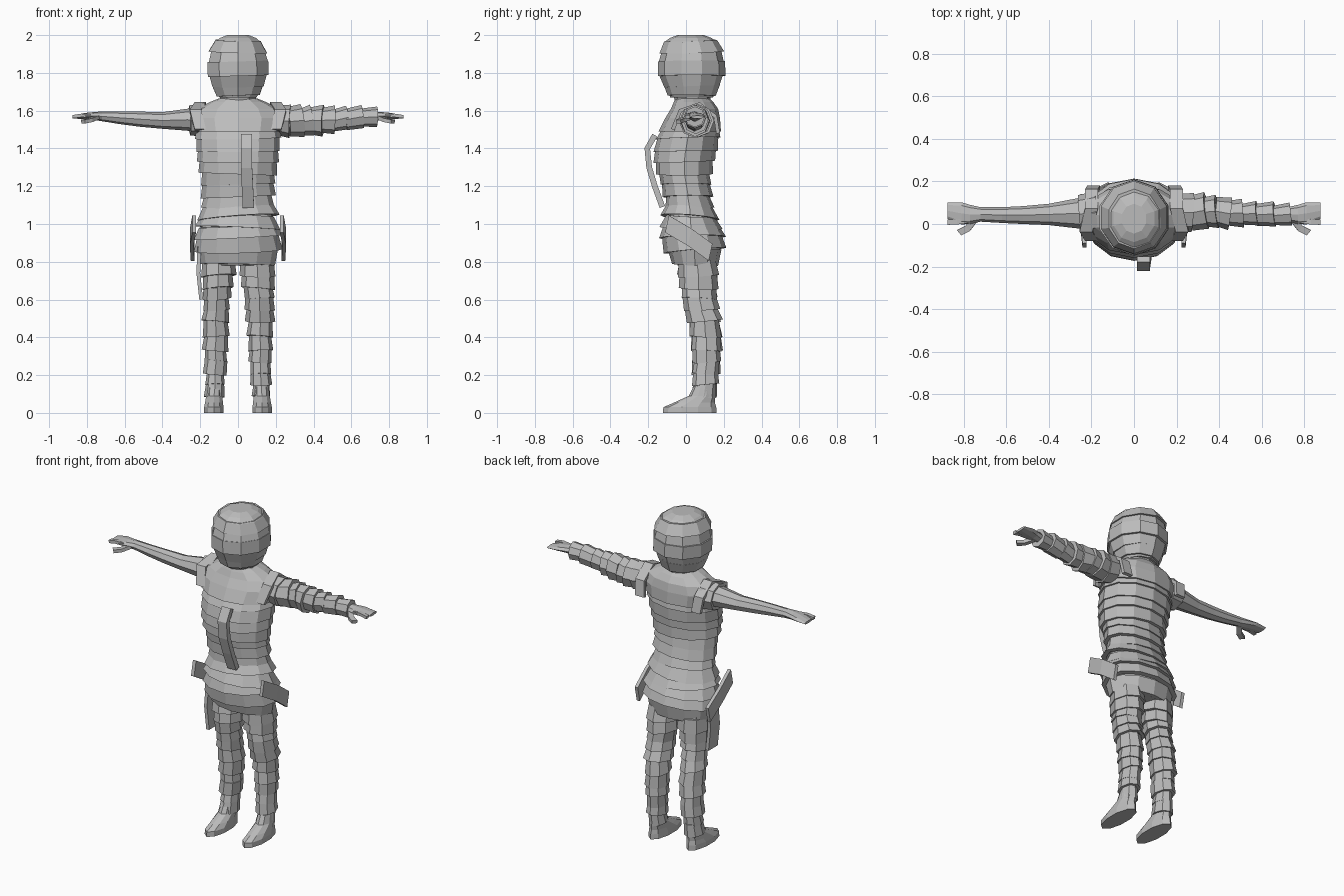
import bpy, bmesh, math, random
from mathutils import Vector, Matrix

if "Cube" in bpy.data.objects:
    bpy.data.objects.remove(bpy.data.objects["Cube"])

random.seed(4)
grey = bpy.data.materials.new("bandage_grey")
grey.diffuse_color = (0.5, 0.5, 0.5, 1)
grey.use_nodes = True
grey.node_tree.nodes["Principled BSDF"].inputs["Base Color"].default_value = grey.diffuse_color


def finish(name, bm):
    bmesh.ops.recalc_face_normals(bm, faces=bm.faces)
    mesh = bpy.data.meshes.new(name)
    bm.to_mesh(mesh)
    bm.free()
    mesh.materials.append(grey)
    obj = bpy.data.objects.new(name, mesh)
    bpy.context.collection.objects.link(obj)
    return obj


def ring(bm, axis, n, sec, rot=None, pivot=None):
    """One cross-section: (position along axis, centre a, centre b, radius a, radius b)."""
    t, ca, cb, ra, rb = sec
    out = []
    for i in range(n):
        a = 2 * math.pi * i / n + math.pi / 2
        u, v = ca + ra * math.cos(a), cb + rb * math.sin(a)
        p = Vector((u, v, t)) if axis == 'z' else Vector((t, u, v))
        if rot:
            p = rot @ (p - pivot) + pivot
        out.append(bm.verts.new(p))
    return out


def bridge(bm, r0, r1):
    n = len(r0)
    for i in range(n):
        j = (i + 1) % n
        bm.faces.new((r0[i], r0[j], r1[j], r1[i]))


def loft(name, axis, n, secs):
    bm = bmesh.new()
    rings = [ring(bm, axis, n, s) for s in secs]
    for a, b in zip(rings, rings[1:]):
        bridge(bm, a, b)
    bm.faces.new(rings[0])
    bm.faces.new(rings[-1])
    return finish(name, bm)


def at(profile, t):
    """Linear interpolation of a profile table."""
    if t <= profile[0][0]:
        return (t,) + tuple(profile[0][1:])
    for p, q in zip(profile, profile[1:]):
        if t <= q[0]:
            f = (t - p[0]) / (q[0] - p[0])
            return (t,) + tuple(a + (b - a) * f for a, b in zip(p[1:], q[1:]))
    return (t,) + tuple(profile[-1][1:])


def grow(sec, d):
    return sec[:3] + (max(sec[3] + d, .01), max(sec[4] + d, .01))


def wraps(name, axis, n, profile, stops, tilt, flare=.008, depth=.03):
    """Row of thick, slightly tilted bandage rings following a profile."""
    bm = bmesh.new()
    for lo, hi in zip(stops, stops[1:]):
        lo, hi = lo - .006, hi + .006
        d = random.uniform(-.006, .006)
        s0, s1 = grow(at(profile, lo), d + flare), grow(at(profile, hi), d - flare)
        m = at(profile, (lo + hi) / 2)
        pivot = Vector((m[1], m[2], m[0])) if axis == 'z' else Vector(m[:3])
        r = [random.uniform(-tilt, tilt) for _ in range(3)]
        rot = Matrix.Rotation(r[0], 3, 'Y') @ Matrix.Rotation(r[1], 3, 'X' if axis == 'z' else 'Z')
        rs = [ring(bm, axis, n, s, rot, pivot) for s in
              (grow(s0, -depth), s0, s1, grow(s1, -depth))]
        for k in range(4):
            bridge(bm, rs[k], rs[(k + 1) % 4])
    return finish(name, bm)


def core(name, axis, n, profile, inset=.016):
    return loft(name, axis, n, [grow(s, -inset) for s in profile])


def strip(name, path, width, thick=.02):
    """Flat hanging strip; path points and a width vector."""
    bm = bmesh.new()
    w = Vector(width) / 2
    rows = []
    for i, p in enumerate(path):
        p = Vector(p)
        d = Vector(path[min(i + 1, len(path) - 1)]) - Vector(path[max(i - 1, 0)])
        nrm = d.cross(w).normalized() * thick / 2
        rows.append([bm.verts.new(p + a + b) for a, b in
                     ((w, nrm), (-w, nrm), (-w, -nrm), (w, -nrm))])
    for a, b in zip(rows, rows[1:]):
        bridge(bm, a, b)
    bm.faces.new(rows[0])
    bm.faces.new(rows[-1])
    return finish(name, bm)


# head: core with stacked wraps and a stepped crown
head = [(1.67, 0, .03, .115, .125), (1.71, 0, .03, .14, .14), (1.76, 0, .03, .155, .165),
        (1.80, 0, .03, .17, .18), (1.87, 0, .03, .168, .175), (1.93, 0, .03, .15, .16),
        (1.97, 0, .025, .125, .14), (1.985, 0, .025, .10, .11), (2.0, 0, .025, .06, .07)]
core("head", 'z', 10, head, .012)
loft("head_crown", 'z', 10, [at(head, 1.96), at(head, 1.985), head[-1]])
wraps("head_wraps", 'z', 10, head, [1.685, 1.735, 1.79, 1.855, 1.915, 1.965], .05, .002)
loft("neck", 'z', 10, [(1.6, 0, .04, .12, .11), (1.655, 0, .035, .10, .095), (1.70, 0, .03, .10, .10)])

# torso: core, wraps, shoulder yoke
torso = [(.78, 0, .05, .19, .115), (.85, 0, .045, .225, .155), (.92, 0, .035, .228, .17),
         (1.0, 0, .025, .215, .155), (1.08, 0, .02, .19, .125), (1.18, 0, .005, .185, .12),
         (1.3, 0, -.015, .20, .145), (1.4, 0, .0, .215, .165), (1.48, 0, .015, .23, .168),
         (1.55, 0, .035, .225, .145), (1.6, 0, .045, .2, .125)]
core("torso", 'z', 12, torso, .022)
wraps("chest_wraps", 'z', 12, torso, [1.09, 1.15, 1.215, 1.27, 1.335, 1.39, 1.46, 1.53], .05)
wraps("hip_wraps", 'z', 12, torso, [.79, .865, .935, .985, 1.04, 1.095], .09, .01)
loft("shoulder_yoke", 'z', 12, [(1.49, 0, .02, .235, .165), (1.56, 0, .035, .25, .145),
                                (1.61, 0, .045, .215, .125), (1.645, 0, .04, .15, .105),
                                (1.665, 0, .035, .10, .09)])

# loose strips on the chest and hips
strip("chest_strip", [(.045, -.165, 1.47), (.045, -.205, 1.40), (.045, -.195, 1.30),
                      (.05, -.165, 1.2), (.055, -.125, 1.09)], (.06, 0, 0), .03)
strip("left_thigh_strip", [(-.205, .04, .88), (-.21, .03, .74), (-.195, .03, .6)], (0, .09, 0))
for s in (-1, 1):
    strip("hip_sash", [(s * .232, -.1, 1.0), (s * .245, .02, .93), (s * .24, .13, .85)], (0, .02, .09))
    strip("shoulder_strap", [(s * .2, -.07, 1.5), (s * .225, -.03, 1.6), (s * .2, .07, 1.635),
                             (s * .2, .155, 1.57), (s * .19, .17, 1.48)], (.06, 0, 0))

# legs and feet
for s, side in ((-1, "left"), (1, "right")):
    leg = [(.08, s * .125, .095, .046, .06), (.2, s * .12, .105, .052, .066),
           (.33, s * .118, .11, .066, .08), (.45, s * .118, .105, .07, .085),
           (.58, s * .115, .075, .07, .085), (.7, s * .105, .065, .085, .1),
           (.82, s * .1, .06, .09, .1)]
    core(side + "_leg", 'z', 8, leg, .012)
    wraps(side + "_leg_wraps", 'z', 8, leg,
          [.09, .155, .21, .275, .335, .41, .49, .55, .61, .665, .73, .8], .1, .006, .02)
    loft(side + "_foot", 'z', 10, [(0, s * .128, .02, .054, .142), (.03, s * .128, .02, .054, .14),
                                   (.055, s * .127, .045, .05, .108), (.09, s * .126, .085, .044, .07),
                                   (.14, s * .125, .095, .04, .055)])

# arms and hands
arm = [(.18, .05, 1.55, .085, .07), (.27, .05, 1.552, .07, .058), (.4, .045, 1.548, .05, .044),
       (.52, .042, 1.555, .042, .04), (.62, .042, 1.562, .037, .034), (.72, .045, 1.57, .034, .026),
       (.77, .045, 1.572, .045, .02), (.81, .05, 1.572, .052, .016), (.875, .062, 1.566, .038, .008)]
for s, side in ((-1, "left"), (1, "right")):
    loft(side + "_arm", 'x', 8, [(s * p[0],) + p[1:] for p in arm])
    strip(side + "_thumb", [(s * .745, .025, 1.565), (s * .78, -.02, 1.55), (s * .82, -.04, 1.542)],
          (s * .02, .024, 0), .02)
    strip(side + "_finger", [(s * .78, .015, 1.572), (s * .83, .01, 1.575), (s * .875, .008, 1.568)],
          (0, .024, 0), .018)
sleeve = [(.2, .05, 1.55, .095, .085), (.32, .06, 1.542, .075, .075), (.48, .05, 1.55, .06, .07),
          (.6, .045, 1.56, .052, .056), (.72, .042, 1.568, .042, .042)]
wraps("right_arm_wraps", 'x', 8, sleeve, [.21, .27, .335, .385, .445, .505, .575, .655, .73],
      .14, -.008, .03)
wraps("left_shoulder_wrap", 'x', 8, [(-.27, .05, 1.55, .085, .075), (-.17, .05, 1.55, .1, .09)],
      [-.25, -.18], .1, .0)
